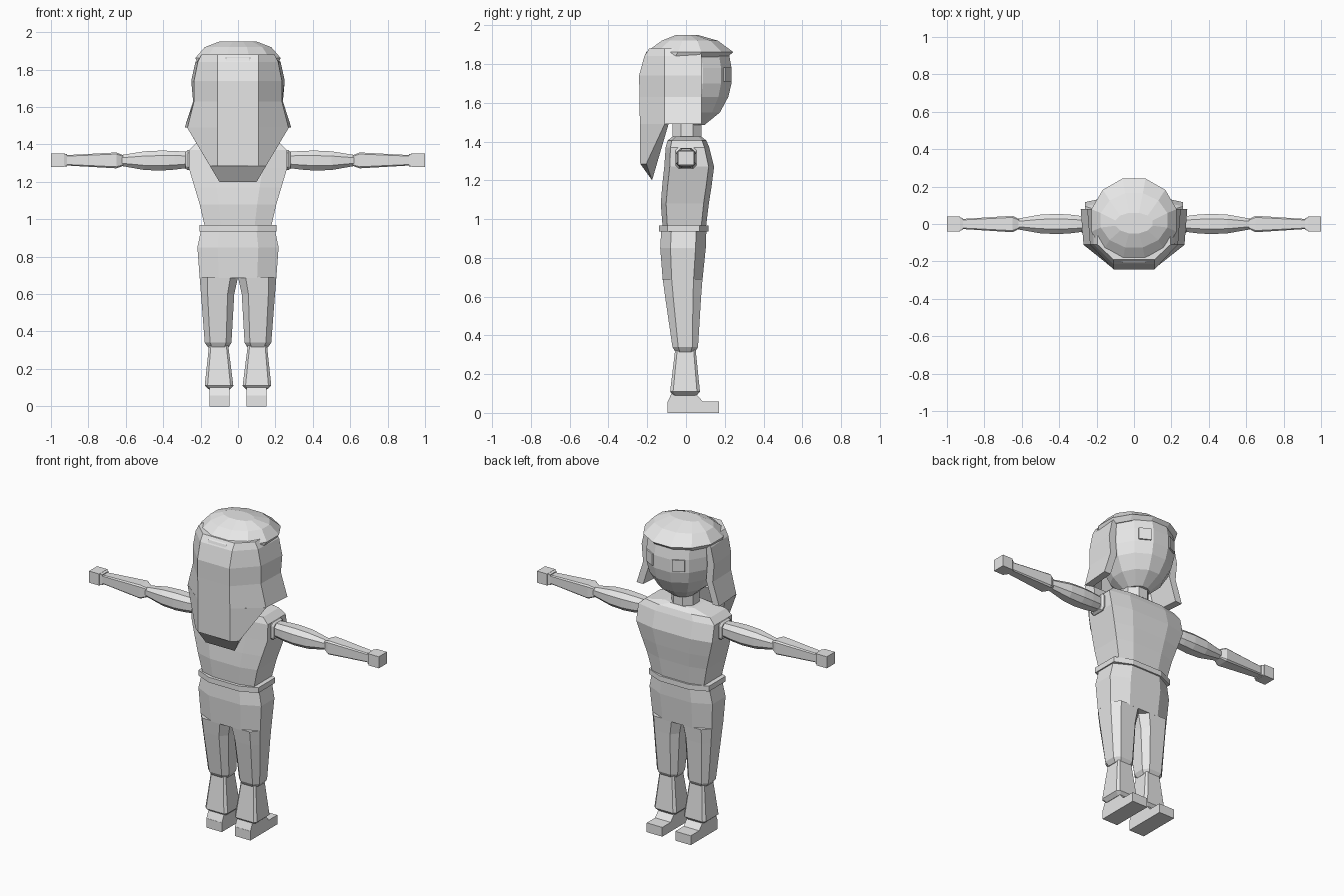
import bpy, bmesh, math
from mathutils import Vector, Matrix

if "Cube" in bpy.data.objects:
    bpy.data.objects.remove(bpy.data.objects["Cube"])

grey = bpy.data.materials.new("plain grey")
grey.diffuse_color = (0.8, 0.8, 0.8, 1)
grey.use_nodes = True
grey.node_tree.nodes["Principled BSDF"].inputs["Base Color"].default_value = grey.diffuse_color


def loft(name, rings):
    """Skin a stack of equal-length point rings and cap both ends."""
    bm = bmesh.new()
    vs = [[bm.verts.new(p) for p in r] for r in rings]
    n = len(vs[0])
    for a, b in zip(vs, vs[1:]):
        for i in range(n):
            j = (i + 1) % n
            bm.faces.new((a[i], a[j], b[j], b[i]))
    bm.faces.new(vs[0])
    bm.faces.new(vs[-1])
    bmesh.ops.recalc_face_normals(bm, faces=bm.faces)
    me = bpy.data.meshes.new(name)
    bm.to_mesh(me)
    bm.free()
    me.materials.append(grey)
    ob = bpy.data.objects.new(name, me)
    bpy.context.collection.objects.link(ob)
    return ob


def octagon(x0, x1, y0, y1, kx=0.45, ky=0.6):
    """Chamfered rectangle; kx and ky are the lengths of the flat sides."""
    cx, cy, hx, hy = (x0 + x1) / 2, (y0 + y1) / 2, (x1 - x0) / 2, (y1 - y0) / 2
    pts = [(1, -ky), (1, ky), (kx, 1), (-kx, 1), (-1, ky), (-1, -ky), (-kx, -1), (kx, -1)]
    return [(cx + hx * u, cy + hy * v) for u, v in pts]


def stack(name, rows, kx=0.45, ky=0.6):
    """Upright part from rows of z, x0, x1, y0, y1."""
    return loft(name, [[(x, y, z) for x, y in octagon(a, b, c, d, kx, ky)]
                       for z, a, b, c, d in rows])


def round_stack(name, rows, n=12):
    """Upright rounded part from rows of z, half width, back y, front y."""
    rings = []
    for z, w, y0, y1 in rows:
        ang = [(i + 0.5) * math.tau / n for i in range(n)]
        k = 1 / math.cos(math.pi / n)
        rings.append([(w * k * math.cos(t), (y0 + y1) / 2 + (y1 - y0) / 2 * k * math.sin(t), z)
                      for t in ang])
    return loft(name, rings)


def box(name, x0, x1, y0, y1, z0, z1):
    c = [(x0, y0), (x1, y0), (x1, y1), (x0, y1)]
    return loft(name, [[(x, y, z) for x, y in c] for z in (z0, z1)])


# Torso, belt and hips
stack("torso", [(0.95, -.175, .175, -.12, .102), (1.08, -.205, .205, -.13, .118),
                (1.17, -.232, .232, -.123, .132), (1.27, -.262, .262, -.112, .145),
                (1.37, -.262, .262, -.105, .12), (1.405, -.225, .225, -.095, .105),
                (1.425, -.1, .1, -.07, .08)], .5, .78)
stack("belt", [(0.935, -.207, .207, -.14, .115), (0.968, -.207, .207, -.14, .115)], .5, .65)
stack("hips", [(0.685, -.205, .205, -.12, .085), (0.85, -.217, .217, -.133, .102),
               (0.94, -.198, .198, -.128, .105)], .5, .55)
round_stack("neck", [(1.40, .075, -.07, .08), (1.53, .075, -.07, .08)], 8)

# Head
round_stack("head", [(1.485, .07, -.06, .095), (1.55, .14, -.13, .175), (1.63, .185, -.16, .218),
                     (1.70, .2, -.17, .235), (1.78, .2, -.17, .235), (1.85, .195, -.17, .222)])

# Hair cap with a small fringe
round_stack("hair_cap", [(1.835, .215, -.215, .215), (1.862, .228, -.205, .243),
                         (1.92, .178, -.125, .165), (1.95, .1, -.05, .06)])


# Hair wrapped round the sides and back
def wrap(z, front, side, back, t=0.045):
    """C-shaped ring, open to the front."""
    half = [(front, .08), (side, -.11), (.11, back)]
    inner = [(front - t, .08), (side - t, -.09), (.09, back + t + .015)]
    out = half + [(-x, y) for x, y in reversed(half)]
    out += [(-x, y) for x, y in inner] + list(reversed(inner))
    return [(x, y, z) for x, y in out]


loft("hair_sides", [wrap(1.88, .2, .195, -.19), wrap(1.84, .228, .215, -.215),
                    wrap(1.74, .25, .235, -.242), wrap(1.63, .24, .235, -.24),
                    wrap(1.49, .285, .27, -.238)])

# Long tapering hair down the back
top = [(.272, -.11), (.11, -.238), (-.11, -.238), (-.272, -.11), (-.22, -.09), (.22, -.09)]
loft("hair_back", [[(x, y, 1.49) for x, y in top],
                   [(.15, -.205, 1.285), (.11, -.236, 1.285), (-.11, -.236, 1.285),
                    (-.15, -.205, 1.285), (-.1, -.175, 1.2), (.1, -.175, 1.2)]])

for s, side in ((1, "right"), (-1, "left")):

    def arm_part(name, rows, kx, ky):
        """Part along x from rows of x, half depth, z0, z1."""
        loft(name + "_" + side, [[(s * x, y, z) for y, z in octagon(-h, h, a, b, kx, ky)]
                                 for x, h, a, b in rows])

    # Arms and hands
    arm_part("shoulder", [(.24, .055, 1.262, 1.37), (.268, .055, 1.262, 1.37),
                          (.28, .045, 1.27, 1.36)], .7, .7)
    arm_part("upper_arm", [(.26, .04, 1.275, 1.36), (.34, .05, 1.265, 1.365),
                           (.41, .054, 1.26, 1.367), (.5, .05, 1.263, 1.363),
                           (.625, .028, 1.285, 1.343)], .5, .5)
    arm_part("forearm", [(.615, .026, 1.285, 1.343), (.65, .044, 1.272, 1.357),
                         (.93, .026, 1.288, 1.342)], .8, .8)
    arm_part("wrist", [(.915, .03, 1.283, 1.348), (.935, .038, 1.28, 1.352)], .95, .95)
    xs = sorted((s * .93, s * 1.0))
    box("hand_" + side, xs[0], xs[1], -.04, .04, 1.28, 1.352)

    # Legs and boots
    def leg_part(name, rows, kx, ky):
        stack(name + "_" + side, [(z, *sorted((s * a, s * b)), c, d) for z, a, b, c, d in rows],
              kx, ky)

    leg_part("trouser_leg", [(.315, .05, .16, -.055, .048), (.34, .035, .178, -.07, .062),
                             (.60, .02, .198, -.108, .078), (.69, 0, .205, -.12, .085)], .6, .55)
    leg_part("lower_leg", [(.09, .045, .155, -.065, .055), (.11, .025, .178, -.082, .072),
                           (.325, .052, .155, -.056, .05)], .8, .8)
    xs = sorted((s * .045, s * .152))
    box("foot_" + side, xs[0], xs[1], -.095, .17, 0, .058)
    loft("ankle_" + side, [[(x, y, z) for x, y in ((xs[0], a), (xs[1], a), (xs[1], b), (xs[0], b))]
                           for z, a, b in ((.055, -.095, .09), (.1, -.075, .05))])

    # Eyes as thin plates turned to follow the face
    eye = box("eye_" + side, -.036, .036, -.004, .005, -.036, .036)
    eye.matrix_world = Matrix.Translation((s * .098, .214, 1.745)) @ Matrix.Rotation(-s * .5, 4, 'Z')
